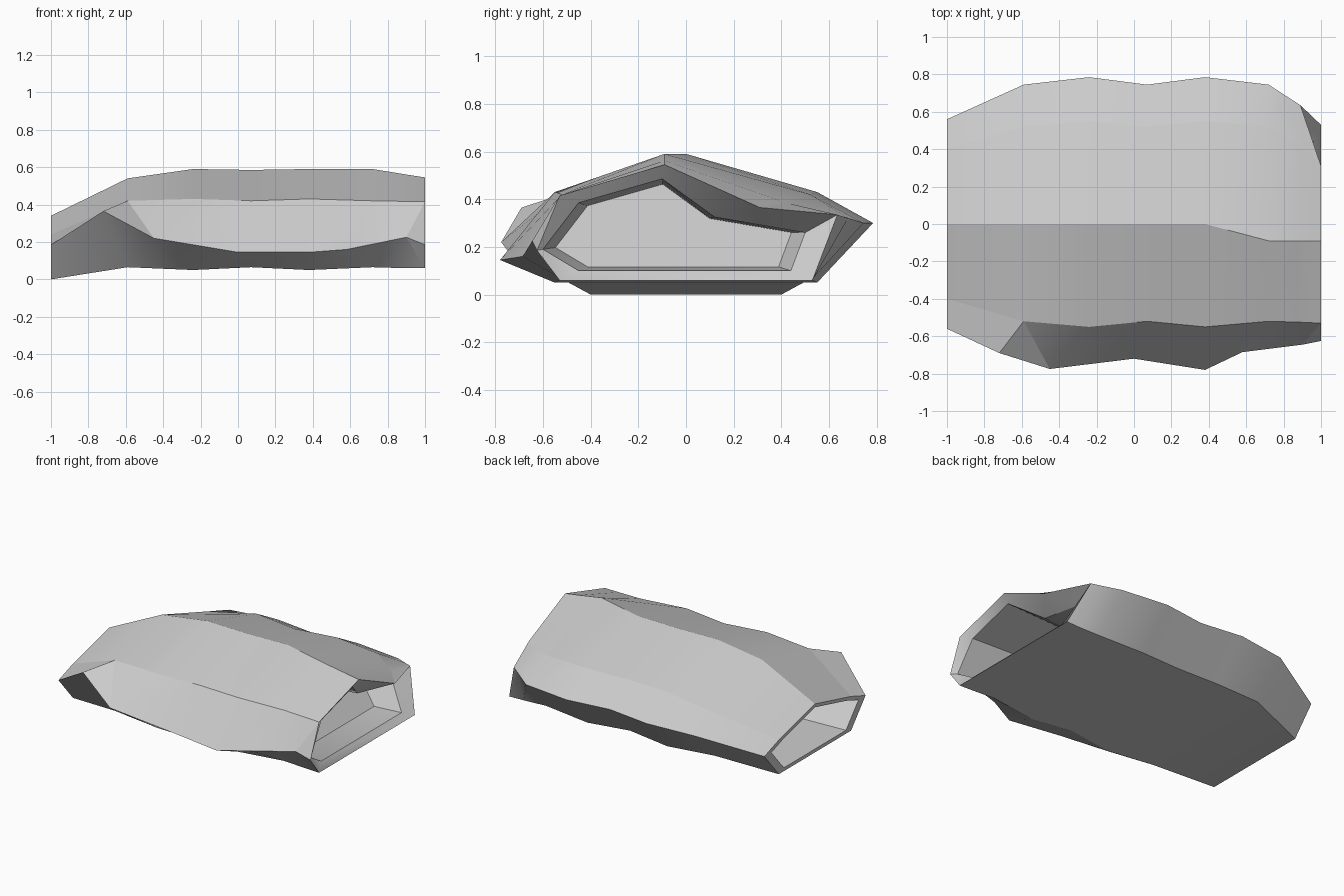
import bpy
import bmesh
import math
from mathutils import Vector

default_cube = bpy.data.objects.get("Cube")
if default_cube:
    bpy.data.objects.remove(default_cube, do_unlink=True)

# One pale stone colour for the whole shell
stone = bpy.data.materials.new("pale_stone_grey")
stone.use_nodes = True
stone_colour = (0.6, 0.6, 0.6, 1)
stone.diffuse_color = stone_colour
stone.node_tree.nodes["Principled BSDF"].inputs["Base Color"].default_value = stone_colour


def rail(xs, ys, zs):
    """Turn separate coordinate lists into one lengthwise edge of the shell."""
    return [Vector(point) for point in zip(xs, ys, zs)]


def mirrored(values):
    return [-value for value in values]


# Shared stations and profiles along the length
stations = [-1, -.59, -.24, .07, .38, .72, .89, 1]
half_width = [.4, .52, .55, .52, .55, .52, .525, .53]
shoulder_height = [.24, .42, .43, .42, .43, .42, .417, .415]
base_height = [0, .065, .05, .065, .05, .065, .06, .06]

# Lengthwise edges, ordered around the section
ridge = rail(stations,
             [0, 0, 0, 0, 0, -.09, -.09, -.09],
             [.34, .54, .59, .585, .59, .59, .562, .545])
back_shoulder = rail(stations, half_width, shoulder_height)
back_side = rail([-1, -.59, -.24, .07, .38, .72, .82, .89],
                 [.56, .745, .785, .745, .785, .745, .68, .635],
                 [.185, .29, .3, .3, .3, .3, .32, .335])
back_base = rail(stations, half_width, base_height)
front_base = rail(stations, mirrored(half_width), base_height)
front_side = rail([-1, -.72, -.45, 0, .38, .58, .9, 1],
                  [-.56, -.69, -.775, -.72, -.78, -.685, -.645, -.625],
                  [.185, .365, .22, .145, .145, .16, .225, .185])
front_shoulder = rail(stations, mirrored(half_width), shoulder_height)

# The back shoulder sinks at the small end and drops inward at the large mouth
back_shoulder[1].z = .365
back_shoulder[-2] = Vector((.89, .42, .385))
back_shoulder[-1] = Vector((1, .31, .365))

rails = [ridge, back_shoulder, back_side, back_base,
         front_base, front_side, front_shoulder]
outer_loops = [list(loop) for loop in zip(*rails)]


def shrink_loop(loop, factor, shift):
    """Scale a section about its own centre and push it inward."""
    centre = sum(loop, Vector()) / len(loop)
    result = []
    for point in loop:
        smaller = centre + (point - centre) * factor
        result.append(Vector((point.x + shift, smaller.y, smaller.z)))
    return result


# Small mouth: even rim and shallow recess
small_rim = shrink_loop(outer_loops[0], .86, 0)
small_recess = shrink_loop(small_rim, .8, .3)

# Large mouth: uneven rim, then a wall leaning back towards the ceiling
large_opening = [(-.1, .485), (.12, .325), (.5, .26), (.44, .1),
                 (-.45, .1), (-.6, .19), (-.45, .385)]
large_rim = [Vector((outer.x - .04, y, z))
             for outer, (y, z) in zip(outer_loops[-1], large_opening)]
large_rim[1].x = .84
large_recess = shrink_loop(large_rim, .9, 0)
for point in large_recess:
    point.x = .9 - point.z

# Join all sections into one continuous shell
sections = [small_recess, small_rim] + outer_loops + [large_rim, large_recess]
shell_mesh = bpy.data.meshes.new("hollow_rock_shell")
bm = bmesh.new()
rings = [[bm.verts.new(point) for point in section] for section in sections]

for ring, following in zip(rings, rings[1:]):
    count = len(ring)
    for index in range(count):
        after = (index + 1) % count
        bm.faces.new((ring[index], ring[after],
                      following[after], following[index]))

# Inner walls at the ends of both recesses
bm.faces.new(rings[0])
bm.faces.new(rings[-1])

# Crisp lengthwise edges
outer_rings = rings[2:-2]
for ring, following in zip(outer_rings, outer_rings[1:]):
    for start, end in zip(ring, following):
        bm.edges.get((start, end)).smooth = False


def crease(start, end):
    """Fold the face shared by two opposite corners along its diagonal."""
    bmesh.ops.connect_verts(bm, verts=[start, end])
    bm.edges.get((start, end)).smooth = False


# Chipped corners along the front
BASE, SIDE, SHOULDER = 4, 5, 6
crease(outer_rings[1][SHOULDER], outer_rings[2][SIDE])
crease(outer_rings[-2][SIDE], outer_rings[-1][SHOULDER])
crease(outer_rings[-2][SIDE], outer_rings[-1][BASE])

bmesh.ops.recalc_face_normals(bm, faces=bm.faces)
bm.to_mesh(shell_mesh)
bm.free()

shell = bpy.data.objects.new("hollow_rock_shell", shell_mesh)
bpy.context.collection.objects.link(shell)
shell_mesh.materials.append(stone)

# Soft lengthwise undulation with crisp ridges
bpy.ops.object.select_all(action="DESELECT")
shell.select_set(True)
bpy.context.view_layer.objects.active = shell
bpy.ops.object.shade_smooth_by_angle(angle=math.radians(30))
